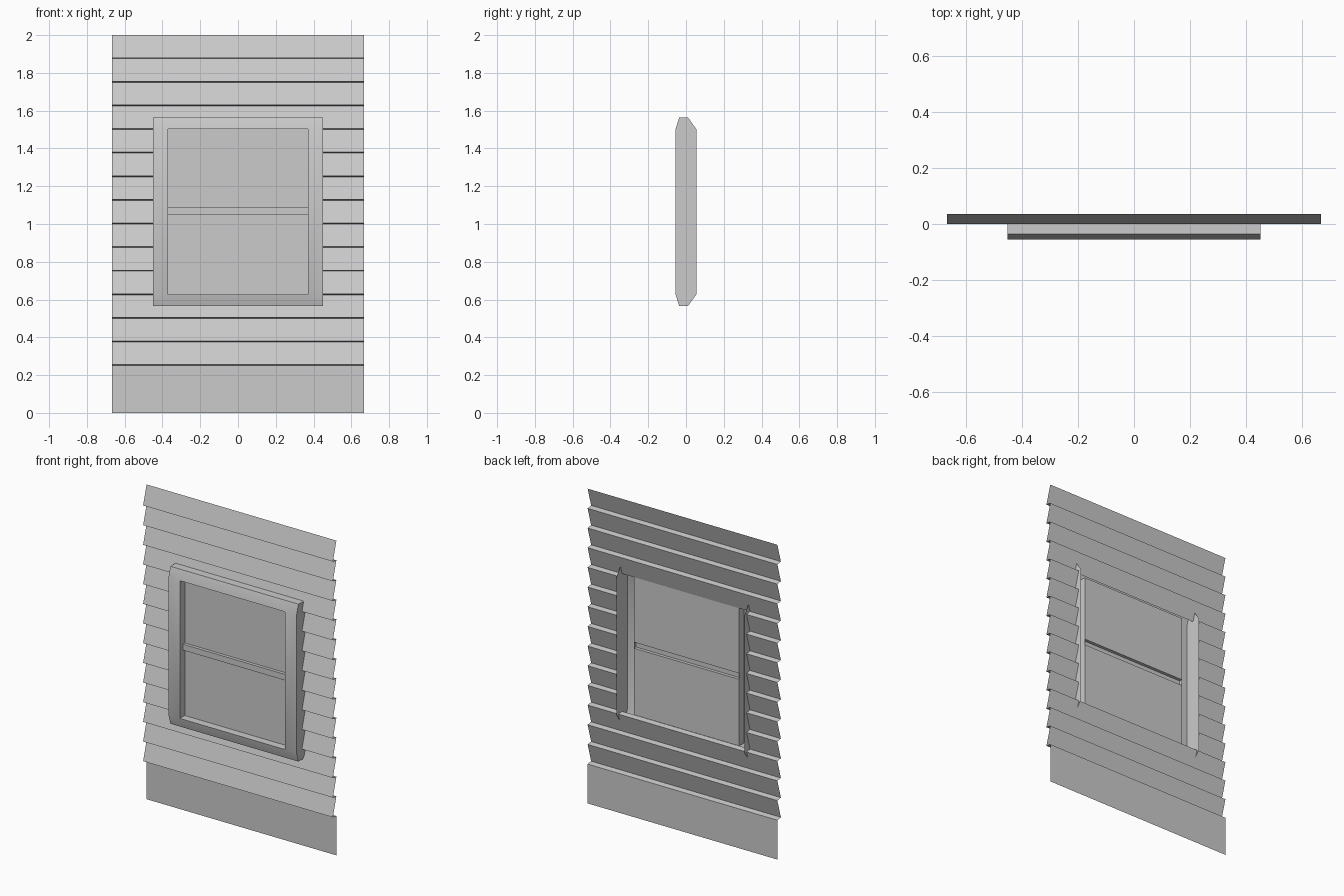
import bpy, bmesh, math

if "Cube" in bpy.data.objects:
    bpy.data.objects.remove(bpy.data.objects["Cube"])

W, FX, OX = 0.667, 0.45, 0.37        # half widths: wall, frame, opening
Z0, Z1 = 0.627, 1.502                # opening bottom / top
FRONT, PANE = -0.055, -0.006         # frame front and glass depth


def sheet(name, faces, smooth=False):
    """Thin surface object from a list of polygons."""
    bm = bmesh.new()
    for f in faces:
        bm.faces.new([bm.verts.new(p) for p in f])
    bmesh.ops.remove_doubles(bm, verts=bm.verts, dist=1e-5)
    bmesh.ops.recalc_face_normals(bm, faces=bm.faces)
    me = bpy.data.meshes.new(name)
    bm.to_mesh(me)
    bm.free()
    ob = bpy.data.objects.new(name, me)
    bpy.context.collection.objects.link(ob)
    if smooth:
        bpy.ops.object.select_all(action='DESELECT')
        ob.select_set(True)
        bpy.context.view_layer.objects.active = ob
        bpy.ops.object.shade_smooth_by_angle(angle=math.radians(30))
    return ob


def sweep(profile, xa, xb):
    """Quads of a (y, z) profile extruded from xa to xb."""
    return [[(xa, *p), (xb, *p), (xb, *q), (xa, *q)]
            for p, q in zip(profile, profile[1:])]


# plain base board
sheet("base_board", sweep([(0.035, 0), (0.035, 0.25)], -W, W))

# overlapping siding planks, split either side of the window
siding = []
for i in range(14):
    z = 0.25 + i * 0.125
    ledge = [(0.035, z), (0, z + 0.005)]
    plank = [(0, z + 0.005), (0.035, z + 0.125)]
    cut = [(-W, -FX), (FX, W)]
    full = [(-W, W)]
    for a, b in (cut if 3 < i <= 10 else full):
        siding += sweep(ledge, a, b)
    for a, b in (cut if 3 <= i < 10 else full):
        siding += sweep(plank, a, b)
sheet("siding", siding)

# hollow window frame: top and bottom rails, posts, side panels, reveal
ZB, ZT = 0.565, 1.565
top = [(0.016, ZT), (-0.036, ZT), (FRONT, Z1)]
bottom = [(FRONT, Z0), (-0.036, ZB), (0.016, ZB)]
frame = []
for rail in (top, bottom):
    for a, b in ((-FX, -OX), (-OX, OX), (OX, FX)):
        frame += sweep(rail, a, b)
outline = [(0.055, Z1), (0.01, ZT), (-0.036, ZT), (FRONT, Z1),
           (FRONT, Z0), (-0.036, ZB), (0.01, ZB), (0.055, Z0)]
for s in (-1, 1):
    frame += sweep([(FRONT, Z0), (FRONT, Z1)], s * OX, s * FX)
    frame.append([(s * FX, *p) for p in outline])
    frame.append([(s * OX, y, z) for y, z in
                  ((FRONT, Z0), (FRONT, Z1), (PANE, Z1), (PANE, Z0))])
for z in (Z0, Z1):
    frame += sweep([(FRONT, z), (PANE, z)], -OX, OX)
sheet("window_frame", frame, smooth=True)

# two panes with a folded meeting bar between them
sheet("window_panes", sweep([(PANE, Z0), (PANE, 1.05), (-0.026, 1.05),
                             (-0.026, 1.088), (PANE, 1.088), (PANE, Z1)], -OX, OX))
